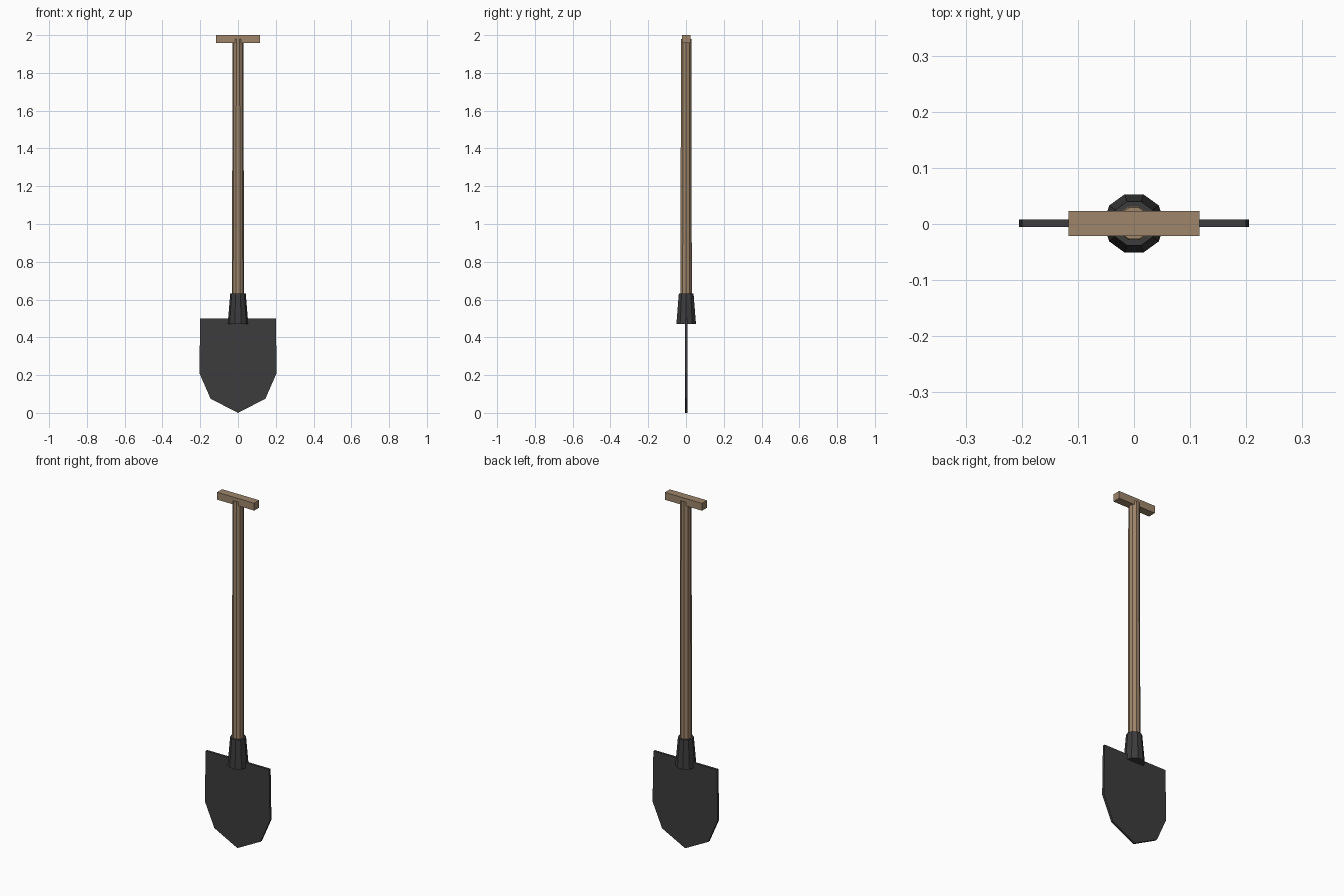
import bpy, bmesh, math
from mathutils import Matrix

if "Cube" in bpy.data.objects:
    bpy.data.objects.remove(bpy.data.objects["Cube"])


def material(name, rgb):
    m = bpy.data.materials.new(name)
    m.diffuse_color = (*rgb, 1)
    m.use_nodes = True
    m.node_tree.nodes["Principled BSDF"].inputs["Base Color"].default_value = m.diffuse_color
    return m


wood = material("wood", (0.34, 0.235, 0.145))
iron = material("iron", (0.045, 0.045, 0.045))


def finish(name, bm, mat):
    bmesh.ops.recalc_face_normals(bm, faces=bm.faces)
    mesh = bpy.data.meshes.new(name)
    bm.to_mesh(mesh)
    bm.free()
    mesh.materials.append(mat)
    obj = bpy.data.objects.new(name, mesh)
    bpy.context.collection.objects.link(obj)
    return obj


def tapered_rod(name, r_bottom, r_top, z0, z1, mat, sides=10):
    bm = bmesh.new()
    # local ring starts with a vertex on the x axis, flats face front and back
    bmesh.ops.create_cone(bm, cap_ends=True, segments=sides, radius1=r_bottom,
                          radius2=r_top, depth=z1 - z0,
                          matrix=Matrix.Translation((0, 0.001, (z0 + z1) / 2))
                          @ Matrix.Rotation(math.pi / 2, 4, 'Z'))
    return finish(name, bm, mat)


# Blade: mirrored pointed outline, extruded to a thin plate
half = [(0.2, 0.5), (0.205, 0.212), (0.145, 0.075)]
outline = half + [(0, 0)] + [(-x, z) for x, z in reversed(half)]
bm = bmesh.new()
face = bm.faces.new([bm.verts.new((x, -0.0055, z)) for x, z in outline])
ext = bmesh.ops.extrude_face_region(bm, geom=[face])
bmesh.ops.translate(bm, vec=(0, 0.0135, 0),
                    verts=[g for g in ext["geom"] if isinstance(g, bmesh.types.BMVert)])
finish("blade", bm, iron)

# Socket and shaft
tapered_rod("socket", 0.0545, 0.041, 0.47, 0.632, iron)
tapered_rod("shaft", 0.0315, 0.0295, 0.5, 1.98, wood)

# Cross grip
bm = bmesh.new()
bmesh.ops.create_cube(bm, size=1, matrix=Matrix.Translation((0, 0.001, 1.979))
                      @ Matrix.Diagonal((0.234, 0.045, 0.042, 1)))
finish("grip", bm, wood)
